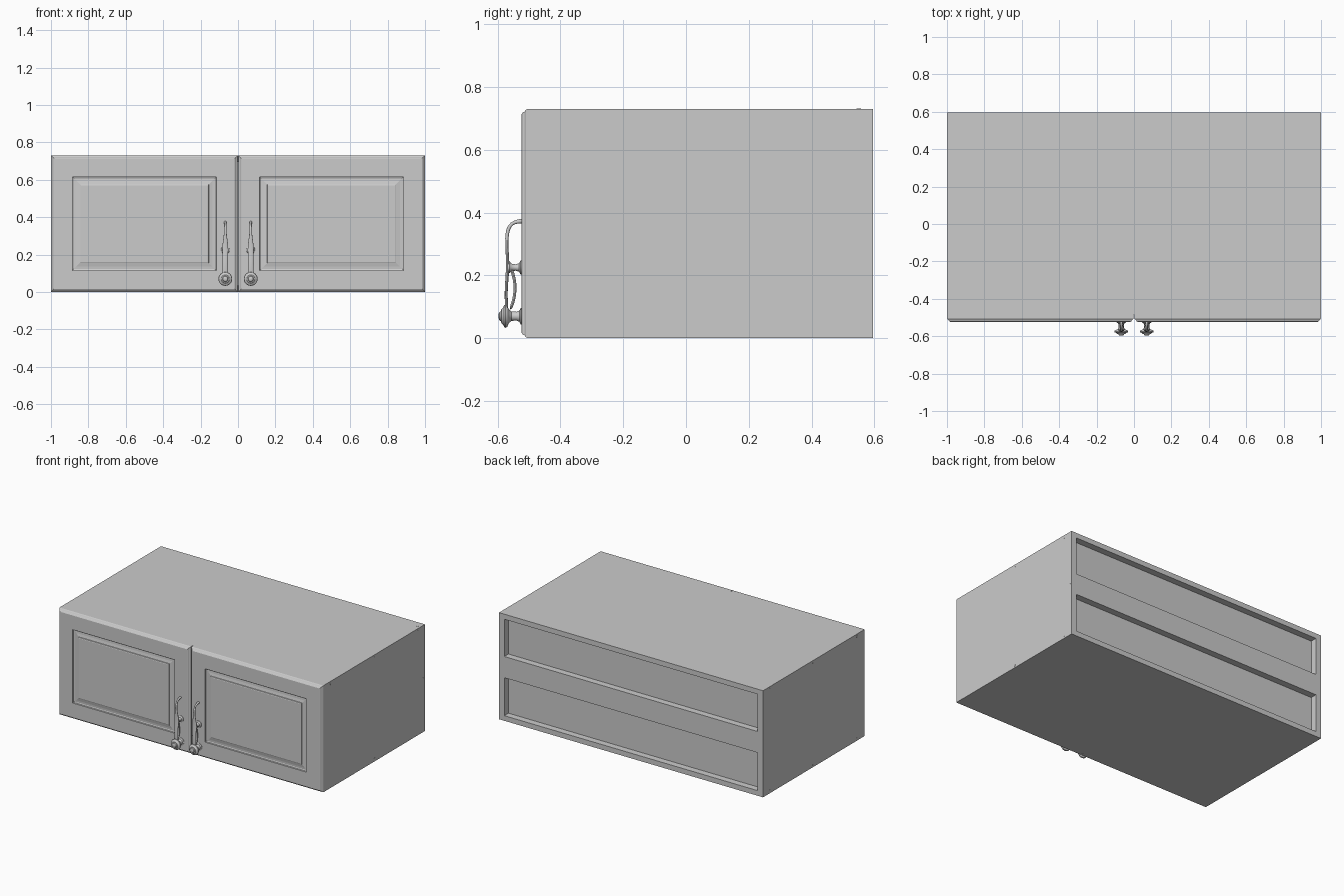
import bpy, bmesh, math
from mathutils import Vector

if "Cube" in bpy.data.objects:
    bpy.data.objects.remove(bpy.data.objects["Cube"])

H = 0.73            # cabinet height
BACK = 0.595        # rear plane
DOOR_BACK = -0.487  # plane where doors meet the carcass


def make_object(name, bm, smooth=False):
    bmesh.ops.recalc_face_normals(bm, faces=bm.faces)
    mesh = bpy.data.meshes.new(name)
    bm.to_mesh(mesh)
    bm.free()
    ob = bpy.data.objects.new(name, mesh)
    bpy.context.collection.objects.link(ob)
    if smooth:
        bpy.ops.object.select_all(action='DESELECT')
        ob.select_set(True)
        bpy.context.view_layer.objects.active = ob
        bpy.ops.object.shade_smooth_by_angle(angle=math.radians(35))
    return ob


def box(name, x0, x1, y0, y1, z0, z1):
    bm = bmesh.new()
    bmesh.ops.create_cube(bm, size=1)
    for v in bm.verts:
        v.co = Vector(((x0 + x1) / 2 + v.co.x * (x1 - x0),
                       (y0 + y1) / 2 + v.co.y * (y1 - y0),
                       (z0 + z1) / 2 + v.co.z * (z1 - z0)))
    return make_object(name, bm)


def skin(name, rings, smooth=False):
    """Bridge consecutive closed rings of points and cap both ends."""
    bm = bmesh.new()
    loops = [[bm.verts.new(p) for p in ring] for ring in rings]
    n = len(loops[0])
    for a, b in zip(loops, loops[1:]):
        for i in range(n):
            j = (i + 1) % n
            bm.faces.new((a[i], a[j], b[j], b[i]))
    bm.faces.new(loops[0])
    bm.faces.new(loops[-1])
    return make_object(name, bm, smooth)


def lathe(name, cx, cz, profile, n=32):
    """Turned part around an axis along y; profile is (radius, y)."""
    angles = [2 * math.pi * i / n for i in range(n)]
    return skin(name, [[(cx + r * math.cos(a), y, cz + r * math.sin(a))
                        for a in angles] for r, y in profile], True)


def strap(name, cx, path, n=12):
    """Elliptical bar along a y-z path; points are (y, z, half width, half thickness)."""
    rings = []
    for i, (y, z, w, t) in enumerate(path):
        p, q = path[max(i - 1, 0)], path[min(i + 1, len(path) - 1)]
        d = Vector((q[0] - p[0], q[1] - p[1])).normalized()
        ring = []
        for k in range(n):
            a = 2 * math.pi * k / n
            s = t * math.sin(a)
            ring.append((cx + w * math.cos(a), y - d.y * s, z + d.x * s))
        rings.append(ring)
    ob = skin(name, rings, True)
    mod = ob.modifiers.new("smooth", 'SUBSURF')
    mod.levels = mod.render_levels = 1
    return ob


# carcass panels
T, S = 0.035, 0.04
box("top_panel", -1 + S, 1 - S, DOOR_BACK, BACK, H - T, H)
box("bottom_panel", -1 + S, 1 - S, DOOR_BACK, BACK, 0, T)
box("back_panel", -1 + S, 1 - S, 0.535, 0.55, T, H - T)
box("back_rail", -1 + S, 1 - S, 0.55, BACK, 0.295, 0.44)

# door cross-section from rim to centre panel: (inset, y)
DOOR = [(0, DOOR_BACK), (0, -0.503), (0.003, -0.510), (0.009, -0.514),
        (0.011, -0.519), (0.017, -0.523), (0.114, -0.523), (0.116, -0.515),
        (0.122, -0.512), (0.135, -0.513), (0.154, -0.517), (0.156, -0.521),
        (0.161, -0.523)]

# turned handle parts: (radius, y)
KNOB = [(0.026, -0.521), (0.026, -0.526), (0.018, -0.530), (0.014, -0.540),
        (0.015, -0.556), (0.022, -0.564), (0.034, -0.569), (0.037, -0.574),
        (0.035, -0.579), (0.027, -0.582), (0.022, -0.588), (0.016, -0.589),
        (0.013, -0.594), (0.006, -0.597)]
POST = [(0.023, -0.521), (0.022, -0.527), (0.013, -0.532), (0.010, -0.543),
        (0.012, -0.555), (0.018, -0.562), (0.018, -0.566)]

# handle bars: (y, z, half width, half thickness)
BOW = [(-0.521, 0.373, 0.009, 0.009), (-0.530, 0.372, 0.007, 0.007),
       (-0.548, 0.369, 0.006, 0.006), (-0.562, 0.358, 0.006, 0.006),
       (-0.570, 0.335, 0.007, 0.006), (-0.571, 0.300, 0.008, 0.005),
       (-0.569, 0.270, 0.014, 0.005), (-0.567, 0.230, 0.017, 0.006),
       (-0.570, 0.190, 0.015, 0.005), (-0.573, 0.150, 0.014, 0.005),
       (-0.572, 0.110, 0.016, 0.005), (-0.570, 0.080, 0.014, 0.006)]
INNER = [(-0.566, 0.250, 0.008, 0.004), (-0.556, 0.220, 0.009, 0.005),
         (-0.546, 0.190, 0.009, 0.005), (-0.543, 0.155, 0.009, 0.005),
         (-0.548, 0.120, 0.009, 0.005), (-0.560, 0.090, 0.008, 0.005)]

DOWEL_R = 0.0075
for side, s in (("left", -1), ("right", 1)):
    box(side + "_side_panel", *sorted((s, s * (1 - S))), DOOR_BACK, BACK, 0, H)

    # framed door with raised panel
    rings = []
    for d, y in DOOR:
        xa, xb = s * (0.002 + d), s * (1 - d)
        rings.append([(xa, y, d), (xb, y, d), (xb, y, H - d), (xa, y, H - d)])
    skin(side + "_door", rings)

    # handle
    hx = s * 0.068
    lathe(side + "_handle_knob", hx, 0.07, KNOB)
    lathe(side + "_handle_post", hx, 0.225, POST, 24)
    strap(side + "_handle_bow", hx, BOW)
    strap(side + "_handle_inner_bar", hx, INNER)

    # dowel ends on the side and top faces
    bm = bmesh.new()
    spots = [(y, z) for y in (-0.425, 0.05, 0.52) for z in (0.017, 0.713)]
    for y, z in spots + [(0.578, 0.365)]:
        res = bmesh.ops.create_cone(bm, cap_ends=True, segments=16,
                                    radius1=DOWEL_R, radius2=DOWEL_R, depth=0.02)
        for v in res["verts"]:
            v.co = Vector((s * 0.9908 + v.co.z, y + v.co.x, z + v.co.y))
    res = bmesh.ops.create_cone(bm, cap_ends=True, segments=16,
                                radius1=DOWEL_R, radius2=DOWEL_R, depth=0.02)
    for v in res["verts"]:
        v.co += Vector((s * 0.975, 0.55, H - 0.0092))
    make_object(side + "_dowels", bm)
